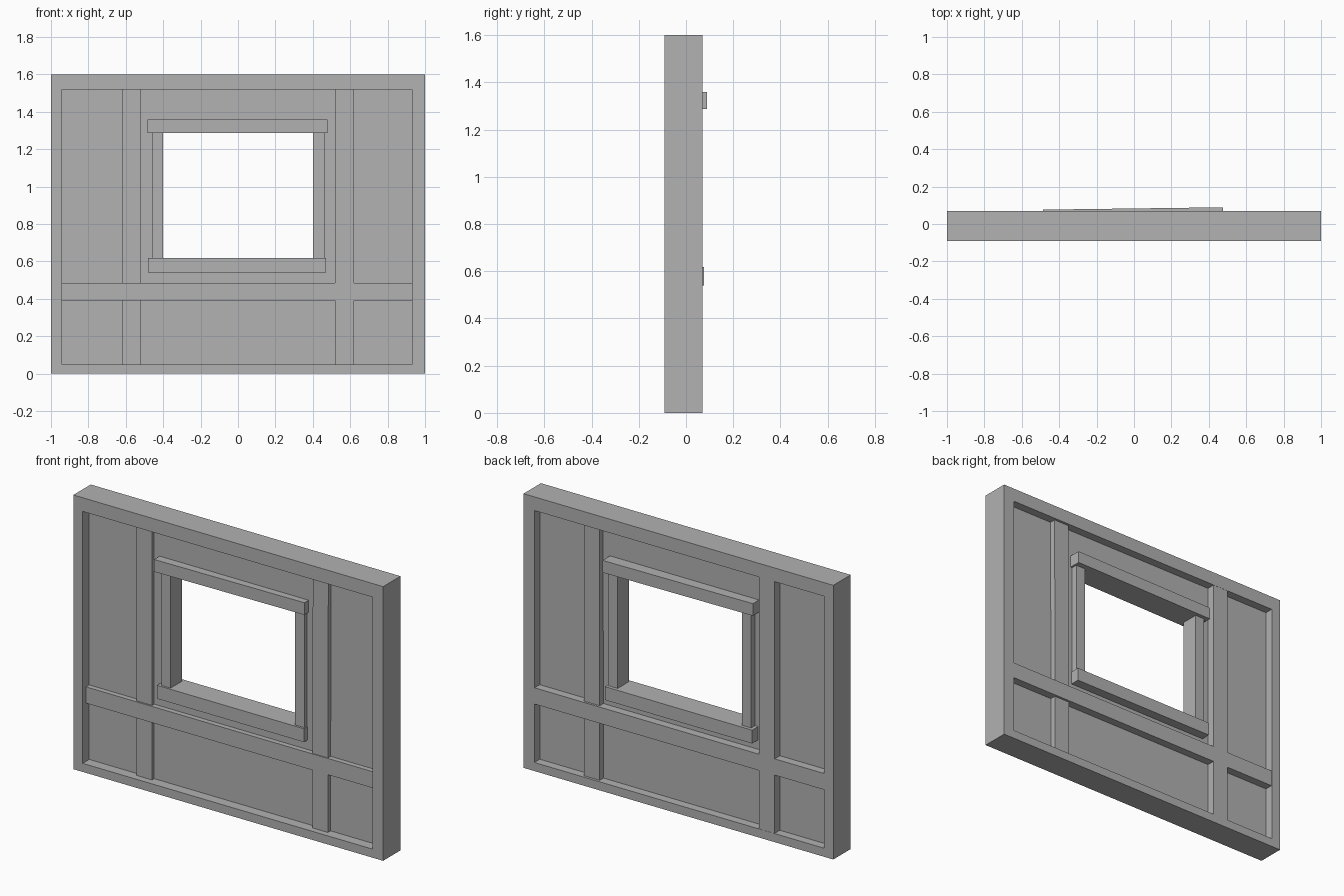
import bpy, bmesh
from mathutils import Matrix, Vector

if "Cube" in bpy.data.objects:
    bpy.data.objects.remove(bpy.data.objects["Cube"], do_unlink=True)

grey = bpy.data.materials.new("plain_grey")
grey.use_nodes = True
colour = (0.445, 0.445, 0.445, 1)
grey.diffuse_color = colour
grey.node_tree.nodes["Principled BSDF"].inputs["Base Color"].default_value = colour


def finish(name, bm):
    bmesh.ops.recalc_face_normals(bm, faces=bm.faces)
    mesh = bpy.data.meshes.new(name)
    bm.to_mesh(mesh)
    bm.free()
    mesh.materials.append(grey)
    obj = bpy.data.objects.new(name, mesh)
    bpy.context.collection.objects.link(obj)
    return obj


def ring(name, outer, inner, y0, y1):
    """Rectangular frame; rectangles are (x0, x1, z0, z1)."""
    bm = bmesh.new()
    loops = []
    for (x0, x1, z0, z1), y in ((outer, y0), (outer, y1), (inner, y1), (inner, y0)):
        corners = ((x0, z0), (x1, z0), (x1, z1), (x0, z1))
        loops.append([bm.verts.new((x, y, z)) for x, z in corners])
    for a, b in zip(loops, loops[1:] + loops[:1]):
        for i in range(4):
            j = (i + 1) % 4
            bm.faces.new((a[i], a[j], b[j], b[i]))
    return finish(name, bm)


def beam(name, x0, x1, y0, y1, z0, z1, twist=0, tilt=0):
    """Box timber, with a slight rotation about z (twist) and y (tilt)."""
    bm = bmesh.new()
    bmesh.ops.create_cube(bm, size=1)
    centre = Vector((x0 + x1, y0 + y1, z0 + z1)) / 2
    bm.transform(Matrix.Translation(centre)
                 @ Matrix.Rotation(twist, 4, "Z") @ Matrix.Rotation(tilt, 4, "Y")
                 @ Matrix.Diagonal((x1 - x0, y1 - y0, z1 - z0, 1)))
    return finish(name, bm)


# Wall: thick border around a thin panel with the window opening
ring("outer_frame", (-1, 1, 0, 1.6), (-0.94, 0.93, 0.05, 1.52), -0.09, 0.07)
ring("wall_panel", (-0.96, 0.95, 0.03, 1.54), (-0.43, 0.43, 0.58, 1.32), -0.03, 0.02)

# Timbers laid through the panel
beam("right_post", -0.62, -0.52, -0.05, 0.069, 0.04, 1.53)
beam("left_post", 0.52, 0.62, -0.055, 0.055, 0.04, 1.53, 0, 0.002)
beam("cross_rail", -0.95, 0.94, -0.06, 0.068, 0.39, 0.485)

# Window surround
beam("window_right_jamb", -0.46, -0.4, -0.05, 0.056, 0.6, 1.3)
beam("window_left_jamb", 0.402, 0.465, -0.05, 0.056, 0.6, 1.3)
beam("window_sill", -0.48, 0.47, -0.062, 0.076, 0.54, 0.618)
beam("window_header", -0.485, 0.477, -0.075, 0.083, 1.287, 1.358, 0.013)
